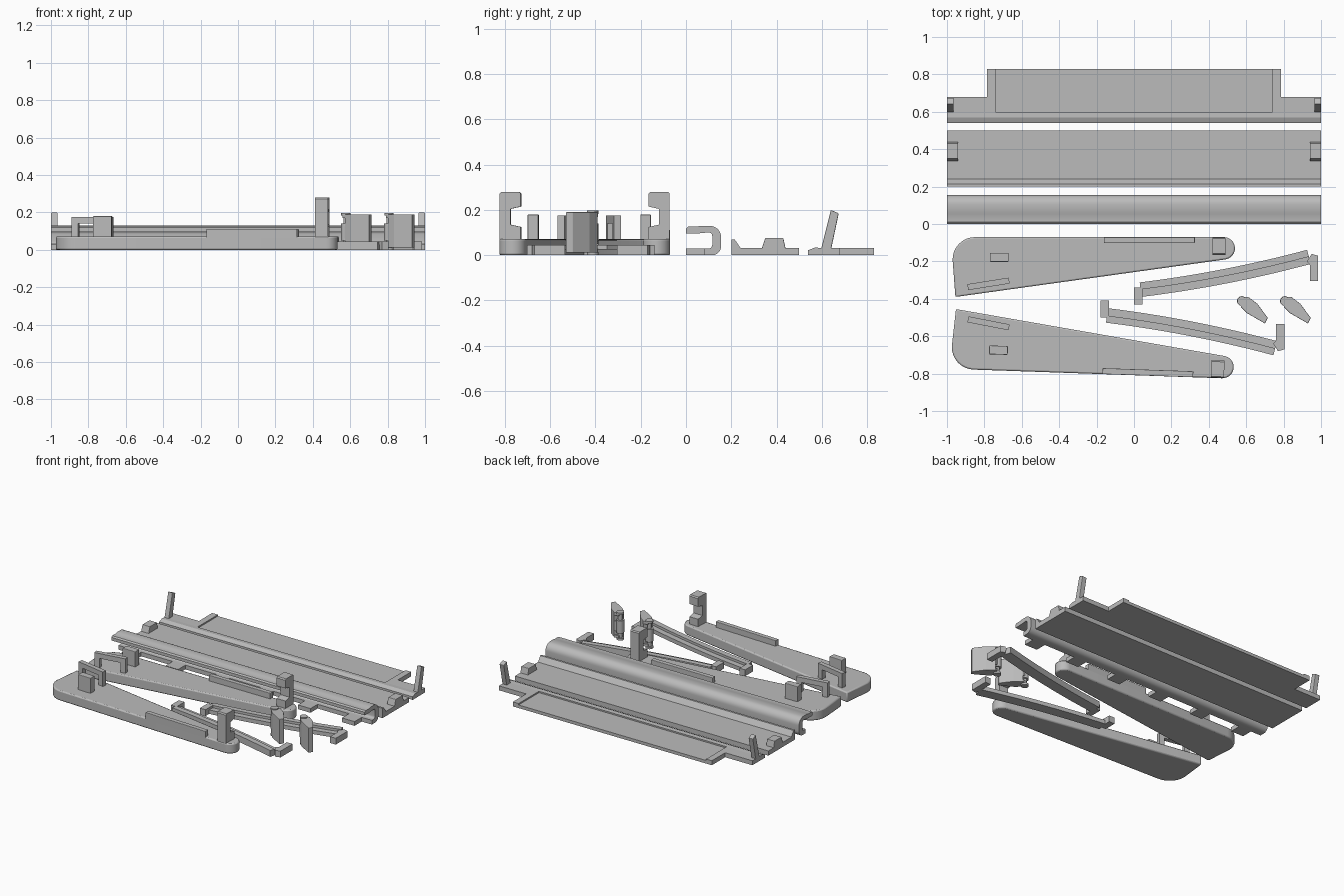
import bpy, bmesh
from math import cos, sin, pi, radians
from mathutils import Matrix, Vector

cube = bpy.data.objects.get("Cube")
if cube:
    bpy.data.objects.remove(cube, do_unlink=True)

grey = bpy.data.materials.new("plain grey")
grey.use_nodes = True
grey.diffuse_color = (0.5, 0.5, 0.5, 1)
grey.node_tree.nodes["Principled BSDF"].inputs["Base Color"].default_value = (0.5, 0.5, 0.5, 1)

# Maps a profile drawn in (y, z) and extruded along x
ALONG_X = Matrix(((0, 0, 1, 0), (1, 0, 0, 0), (0, 1, 0, 0), (0, 0, 0, 1)))


def prism(name, pts, lo, hi, matrix=Matrix(), bevel=0, smooth=False):
    """Extrude a flat outline from lo to hi, then place it with a matrix."""
    bm = bmesh.new()
    face = bm.faces.new([bm.verts.new((x, y, lo)) for x, y in pts])
    top = bmesh.ops.extrude_face_region(bm, geom=[face])["geom"]
    bmesh.ops.translate(bm, vec=(0, 0, hi - lo),
                        verts=[v for v in top if isinstance(v, bmesh.types.BMVert)])
    bm.transform(matrix)
    bmesh.ops.recalc_face_normals(bm, faces=bm.faces)
    mesh = bpy.data.meshes.new(name)
    bm.to_mesh(mesh)
    bm.free()
    mesh.materials.append(grey)
    ob = bpy.data.objects.new(name, mesh)
    bpy.context.collection.objects.link(ob)
    if bevel:
        mod = ob.modifiers.new("soft edges", "BEVEL")
        mod.width, mod.segments, mod.angle_limit = bevel, 2, radians(50)
    if smooth:
        bpy.ops.object.select_all(action="DESELECT")
        ob.select_set(True)
        bpy.context.view_layer.objects.active = ob
        bpy.ops.object.shade_smooth_by_angle(angle=radians(35))
    return ob


def box(name, x0, x1, y0, y1, z0, z1, matrix=Matrix(), bevel=0):
    return prism(name, [(x0, y0), (x1, y0), (x1, y1), (x0, y1)], z0, z1, matrix, bevel)


def arc(cx, cy, r, a0, a1, n=8):
    angles = [radians(a0 + (a1 - a0) * i / n) for i in range(n + 1)]
    return [(cx + r * cos(a), cy + r * sin(a)) for a in angles]


# Tray: raised front rail, recessed floor and leaning end posts
tray_profile = [(.54, 0), (.6, 0), (.6, .032), (.57, .034), (.54, .022)]
prism("tray_front_rail", tray_profile, -1, 1, ALONG_X)
box("tray_floor", -.74, .74, .6, .83, 0, .022)
for side, word in ((-1, "right"), (1, "left")):
    end = [(.74, .6), (1, .6), (1, .68), (.785, .68), (.785, .83), (.74, .83)]
    prism(f"tray_{word}_end", [(side * x, y) for x, y in end], 0, .032)
    a, b = sorted((side * .965, side))
    prism(f"tray_{word}_post", [(.595, .02), (.64, .02), (.675, .185), (.64, .2)],
          a, b, ALONG_X, .004)

# Slab with a front ridge and a stop block at each end
slab_profile = [(.2, 0), (.5, 0), (.5, .033), (.24, .033), (.215, .07), (.2, .07)]
prism("slab", slab_profile, -1, 1, ALONG_X)
for side, word in ((-1, "right"), (1, "left")):
    a, b = sorted((side * .94, side))
    prism(f"slab_{word}_block", [(.335, .03), (.44, .03), (.43, .076), (.35, .076)],
          a, b, ALONG_X, .003)

# Hooked channel: rounded back wall, top lip, and tabs below
channel = ([(.08, 0)] + arc(.115, .04, .04, -90, 0) + arc(.105, .08, .05, 0, 90)
           + [(.06, .13), (.052, .126), (.01, .126), (0, .118), (0, .096), (.05, .096)]
           + arc(.1, .085, .016, 90, 0, 5) + arc(.1, .046, .016, 0, -90, 5) + [(.08, .03)])
prism("channel", channel, -1, 1, ALONG_X, smooth=True)
for i in range(6):
    x = -.87 + i * .348
    box(f"channel_tab_{i + 1}", x - .05, x + .05, 0, .085, 0, .03)


# Tapered side plate with its fittings
def side_plate(word, m):
    outline = ([(-.955, -.39)] + arc(-.85, -.19, .12, 180, 90)
               + arc(.48, -.13, .06, 90, -80, 12))
    prism(f"{word}_plate", outline, 0, .072, m, .008, True)
    box(f"{word}_plate_ridge", -.16, .325, -.102, -.07, .06, .112, m, .003)
    hook = [(-.072, .06), (-.165, .06), (-.165, .125), (-.12, .135), (-.12, .205),
            (-.165, .215), (-.165, .272), (-.158, .28), (-.078, .28), (-.072, .272)]
    prism(f"{word}_plate_hook", hook, .42, .49, m @ ALONG_X)
    box(f"{word}_plate_peg", -.77, -.67, -.202, -.155, .06, .18, m, .004)
    # Slanted bridge: two legs carrying a bar
    slant = m @ Matrix.Translation((-.778, -.32, 0)) @ Matrix.Rotation(radians(9), 4, "Z")
    bridge = [(-.112, .06), (-.075, .06), (-.075, .14), (.075, .14), (.075, .06),
              (.112, .06), (.112, .175), (-.112, .175)]
    stand = Matrix(((1, 0, 0, 0), (0, 0, 1, 0), (0, 1, 0, 0), (0, 0, 0, 1)))
    prism(f"{word}_plate_bridge", bridge, -.016, .016, slant @ stand)


FLIP = Matrix.Diagonal((1, -1, 1, 1))
side_plate("rear", Matrix())
corner = Matrix.Translation((-.955, -.39, 0)).inverted()
side_plate("front", Matrix.Translation((-.952, -.455, 0))
           @ Matrix.Rotation(radians(-2), 4, "Z") @ FLIP @ corner)


# Bowed arm with two-level section and an end foot on each side
def bowed_arm(word, m):
    def strip(off0, off1):
        pts = []
        for off, order in ((off0, range(15)), (off1, range(14, -1, -1))):
            for i in order:
                t = i / 14
                x, y = .035 + .9 * t, -.35 + .11 * t + .065 * t * t
                n = Vector((-.11 - .13 * t, .9)).normalized() * off
                pts.append((x + n.x, y + n.y))
        return pts
    prism(f"{word}_arm_high", strip(0, .038), 0, .045, m, smooth=True)
    prism(f"{word}_arm_low", strip(-.04, 0), 0, .028, m, smooth=True)
    box(f"{word}_arm_inner_foot", 0, .045, -.43, -.34, 0, .045, m)
    prism(f"{word}_arm_outer_foot", [(.94, -.305), (.985, -.305), (.985, -.17),
                                     (.95, -.16), (.925, -.2), (.94, -.22)], 0, .045, m)


bowed_arm("rear", Matrix())
bowed_arm("front", Matrix.Translation((-.18, -.84, 0)) @ FLIP)

# Upright latches: lens-shaped body, hinge knuckle, axle and end discs
body = [(.61, -.392), (.66, -.43), (.715, -.505), (.7, -.535), (.605, -.48), (.57, -.445)]
for i, shift in enumerate((0, .23)):
    m = Matrix.Translation((shift, .003, 0))
    name = f"latch_{i + 1}"
    prism(name + "_body", body, .012, .19, m, .003)
    for part, r, lo, hi in (("axle", .014, 0, .195), ("knuckle", .026, .05, .14),
                            ("top_disc", .025, .183, .197), ("bottom_disc", .025, 0, .014)):
        prism(f"{name}_{part}", arc(.577, -.415, r, 0, 345, 23), lo, hi, m, smooth=True)
    for lo, hi in ((.012, .03), (.06, .13), (.17, .19)):
        prism(name + "_web", [(.577, -.397), (.61, -.392), (.59, -.46), (.56, -.43)],
              lo, hi, m)
